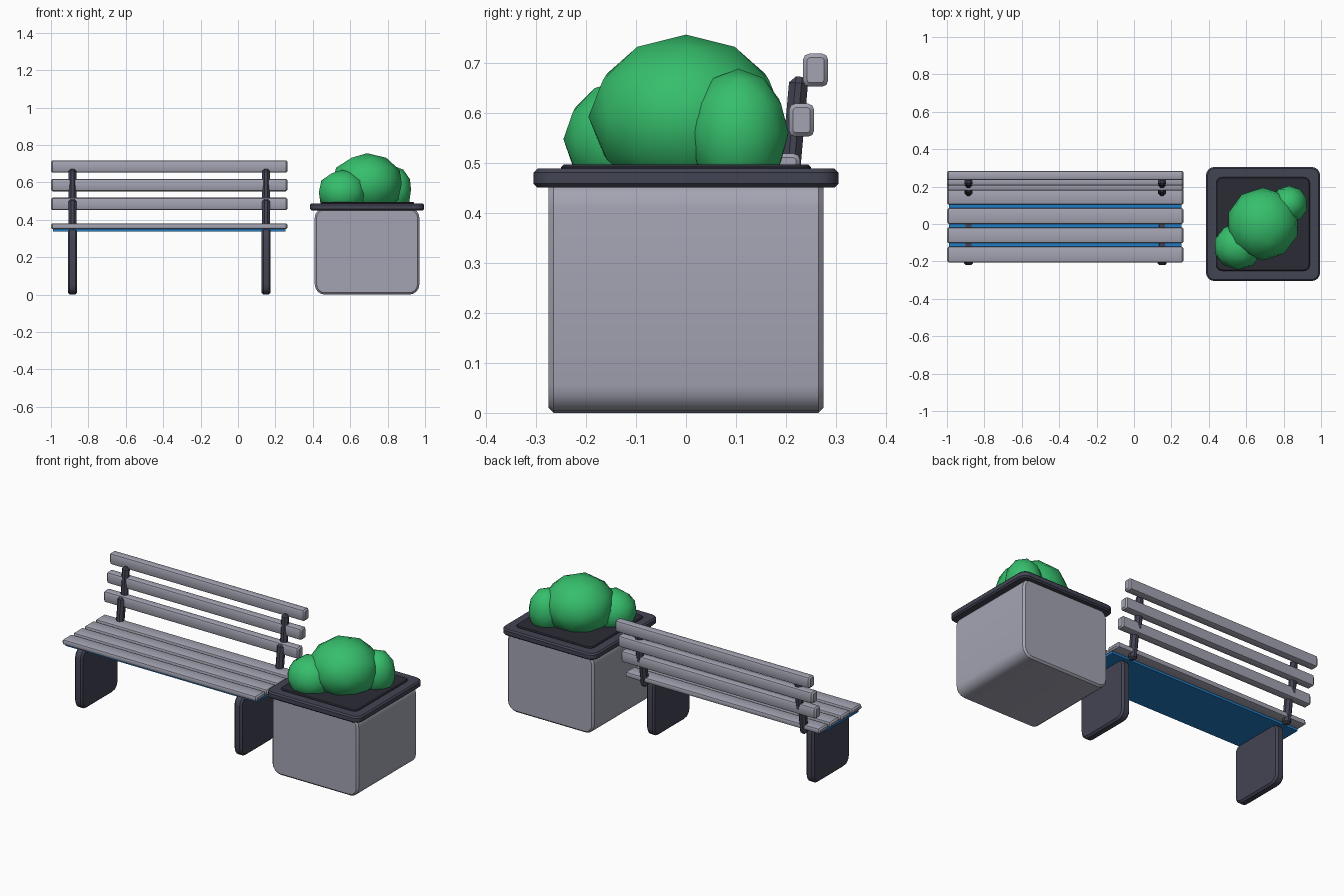
import bpy, bmesh, math
from mathutils import Vector

cube = bpy.data.objects.get("Cube")
if cube:
    bpy.data.objects.remove(cube, do_unlink=True)


def material(name, rgb):
    mat = bpy.data.materials.new(name)
    mat.use_nodes = True
    color = (*rgb, 1)
    mat.diffuse_color = color
    mat.node_tree.nodes["Principled BSDF"].inputs["Base Color"].default_value = color
    return mat


CONCRETE = material("pale_grey", (0.37, 0.37, 0.45))
METAL = material("dark_metal", (0.055, 0.058, 0.087))
SOIL = material("soil", (0.023, 0.024, 0.036))
BLUE = material("blue", (0.015, 0.2, 0.55))
LEAF = material("leaf", (0.037, 0.52, 0.15))


def finish(name, bm, mat, location):
    mesh = bpy.data.meshes.new(name)
    bm.to_mesh(mesh)
    bm.free()
    mesh.materials.append(mat)
    obj = bpy.data.objects.new(name, mesh)
    obj.location = location
    bpy.context.collection.objects.link(obj)
    bpy.ops.object.select_all(action='DESELECT')
    obj.select_set(True)
    bpy.context.view_layer.objects.active = obj
    bpy.ops.object.shade_smooth_by_angle(angle=math.radians(35))
    return obj


def slab(name, low, high, mat, axis=0, radius=0.0, chamfer=0.0):
    """Box between two corners: edges along axis rounded, end caps chamfered."""
    low, high = Vector(low), Vector(high)
    bm = bmesh.new()
    bmesh.ops.create_cube(bm, size=1)
    bmesh.ops.scale(bm, vec=high - low, verts=bm.verts)
    if radius:
        along = [e for e in bm.edges
                 if abs((e.verts[0].co - e.verts[1].co).normalized()[axis]) > 0.9]
        bmesh.ops.bevel(bm, geom=along, offset=radius, segments=4 if radius > 0.02 else 2,
                        profile=0.5, affect='EDGES')
    if chamfer:
        bm.normal_update()
        rim = [e for e in bm.edges
               if any(abs(f.normal[axis]) > 0.9 for f in e.link_faces)
               and any(abs(f.normal[axis]) < 0.1 for f in e.link_faces)]
        bmesh.ops.bevel(bm, geom=rim, offset=chamfer, segments=1, affect='EDGES')
    return finish(name, bm, mat, (low + high) / 2)


def strut(name, x, start, end, width, depth):
    """Leaning bar in the YZ plane with chamfered, pointed ends."""
    a, b = Vector((x, *start)), Vector((x, *end))
    bm = bmesh.new()
    bmesh.ops.create_cube(bm, size=1)
    bmesh.ops.scale(bm, vec=(width, depth, (b - a).length), verts=bm.verts)
    bmesh.ops.bevel(bm, geom=bm.edges[:], offset=0.013, segments=1, affect='EDGES')
    obj = finish(name, bm, METAL, (a + b) / 2)
    obj.rotation_euler.x = -math.atan2(b.y - a.y, b.z - a.z)


def bush(name, location, scale):
    bm = bmesh.new()
    bmesh.ops.create_icosphere(bm, subdivisions=2, radius=1)
    bmesh.ops.scale(bm, vec=scale, verts=bm.verts)
    obj = finish(name, bm, LEAF, location)
    obj.data.shade_smooth()


LEFT, RIGHT = 0.265, -1.0

# Seat slats, front to back
for i in range(4):
    y = -0.163 + i * 0.103
    slab(f"seat_slat_{i + 1}", (RIGHT, y - 0.042, 0.35), (LEFT, y + 0.042, 0.38),
         CONCRETE, radius=0.008, chamfer=0.008)

# Back slats, stepping up and rearward
for i in range(3):
    y, z = 0.203 + i * 0.028, 0.485 + i * 0.1
    slab(f"back_slat_{i + 1}", (RIGHT, y - 0.025, z - 0.033), (LEFT, y + 0.025, z + 0.033),
         CONCRETE, radius=0.012, chamfer=0.008)

# Panel under the seat
slab("seat_under_panel", (RIGHT + 0.01, -0.185, 0.337), (LEFT - 0.01, 0.13, 0.35), BLUE)

# Legs and backrest supports
for side, x in (("right", -0.885), ("left", 0.15)):
    slab(f"{side}_leg", (x - 0.025, -0.22, 0), (x + 0.025, 0.12, 0.352),
         METAL, radius=0.05, chamfer=0.01)
    strut(f"{side}_lower_support", x, (0.165, 0.32), (0.19, 0.512), 0.042, 0.045)
    strut(f"{side}_upper_support", x, (0.208, 0.47), (0.226, 0.672), 0.042, 0.038)

# Planter box, rim and soil
CX = 0.69
slab("planter_box", (CX - 0.28, -0.275, 0), (CX + 0.28, 0.275, 0.465),
     CONCRETE, axis=1, radius=0.055, chamfer=0.01)
slab("planter_rim", (CX - 0.305, -0.305, 0.45), (CX + 0.305, 0.305, 0.488),
     METAL, axis=2, radius=0.045, chamfer=0.008)
slab("planter_soil", (CX - 0.25, -0.25, 0.47), (CX + 0.25, 0.25, 0.496),
     SOIL, axis=2, radius=0.03, chamfer=0.005)

# Bushes
bush("main_bush", (CX, 0, 0.592), (0.195, 0.195, 0.164))
bush("front_bush", (0.558, -0.12, 0.547), (0.132, 0.125, 0.12))
bush("rear_bush", (0.83, 0.105, 0.56), (0.1, 0.1, 0.128))
